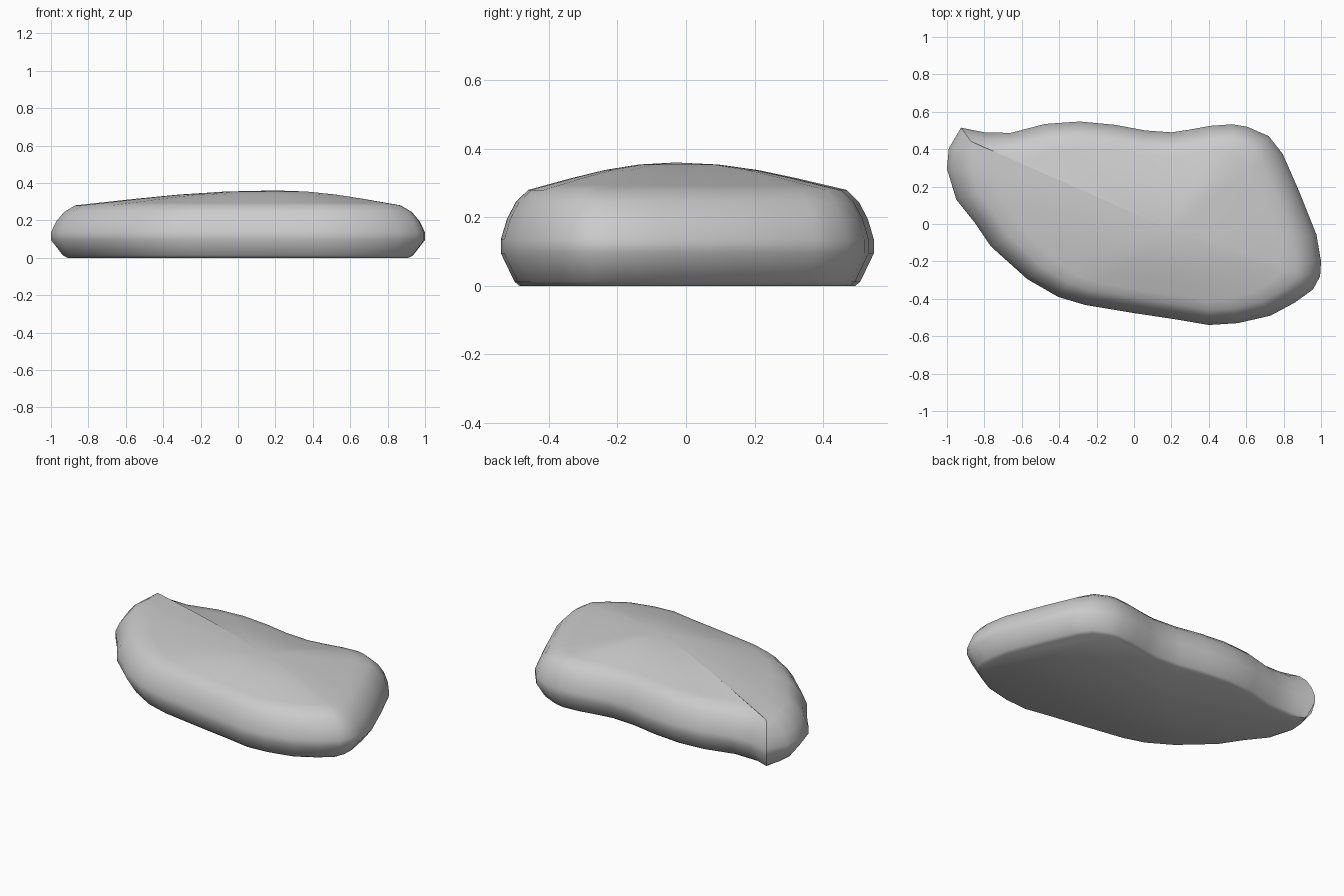
import bpy, bmesh
from mathutils import Vector

if "Cube" in bpy.data.objects:
    bpy.data.objects.remove(bpy.data.objects["Cube"])

# Outline of the slab at its widest height, clockwise from the back-left corner
OUTLINE = [
    (-.925, .515), (-.80, .49), (-.66, .487), (-.475, .535), (-.29, .548), (-.10, .53),
    (.06, .50), (.20, .49), (.30, .505), (.41, .525), (.525, .533), (.605, .52),
    (.72, .47), (.795, .375), (.885, .17), (.975, -.055), (1.0, -.20), (.995, -.28),
    (.957, -.35), (.86, -.42), (.73, -.49), (.555, -.53), (.40, -.54), (.225, -.51),
    (.005, -.477), (-.26, -.433), (-.405, -.39), (-.57, -.295), (-.765, -.12),
    (-.85, .005), (-.95, .13), (-1.0, .295), (-.99, .405)]
# Side profile: (fraction of the rim inset, height)
SIDE = [(.68, 0), (.5, .012), (0, .095), (0, .135), (.22, .195), (.55, .245), (1, .28)]
# Domed top: (distance from peak to rim, height)
DOME = [(.88, .294), (.7, .315), (.48, .338), (.25, .354)]
PEAK = Vector((.2, -.03))

pts = [Vector(p) for p in OUTLINE]
n = len(pts)


def inset(i):
    """Vector from the widest outline to the top rim at point i."""
    t = (pts[(i + 1) % n] - pts[i - 1]).normalized()
    return Vector((t.y * .13, -t.x * .08))


bm = bmesh.new()
rings = []
for f, z in SIDE:
    rings.append([bm.verts.new((*(pts[i] + inset(i) * f), z)) for i in range(n)])
for s, z in DOME:
    rings.append([bm.verts.new((*PEAK.lerp(pts[i] + inset(i), s), z)) for i in range(n)])

# Rounded side and dome
for a, b in zip(rings, rings[1:]):
    for i in range(n):
        j = (i + 1) % n
        bm.faces.new((a[i], a[j], b[j], b[i]))
peak = bm.verts.new((*PEAK, .36))
for i in range(n):
    bm.faces.new((rings[-1][i], rings[-1][(i + 1) % n], peak))
# Flat underside
bm.faces.new(rings[0])
bmesh.ops.recalc_face_normals(bm, faces=bm.faces)

mesh = bpy.data.meshes.new("stone_slab")
bm.to_mesh(mesh)
bm.free()
slab = bpy.data.objects.new("stone_slab", mesh)
bpy.context.collection.objects.link(slab)
bpy.context.view_layer.objects.active = slab
slab.select_set(True)
bpy.ops.object.shade_smooth_by_angle(angle=.7)
